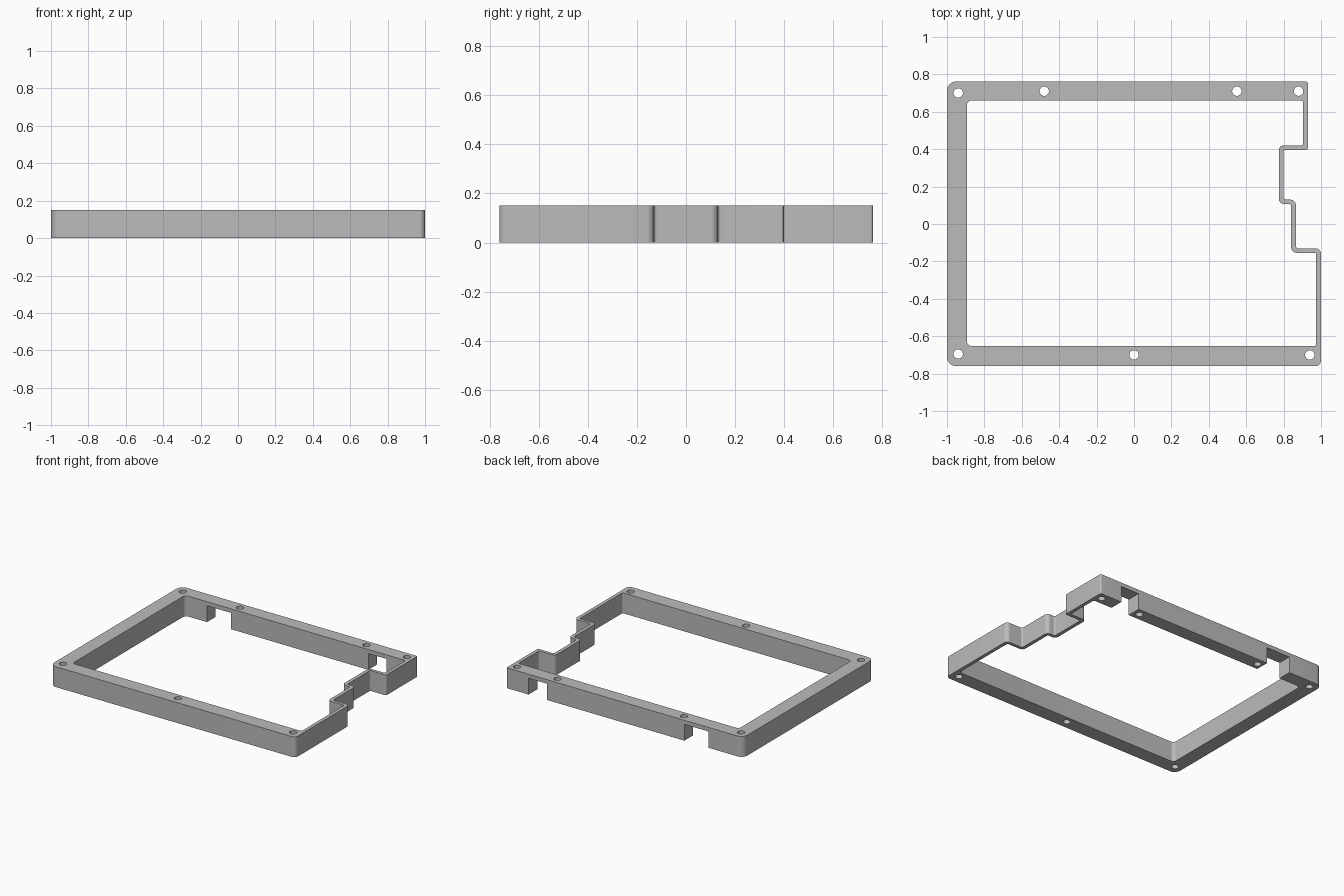
import bpy, bmesh, math
from mathutils import Vector

cube = bpy.data.objects.get("Cube")
if cube:
    bpy.data.objects.remove(cube, do_unlink=True)

HEIGHT = 0.15

grey = bpy.data.materials.new("plain grey")
grey.use_nodes = True
colour = (0.5, 0.5, 0.5, 1)
grey.diffuse_color = colour
grey.node_tree.nodes["Principled BSDF"].inputs["Base Color"].default_value = colour


def rounded(corners, steps=8):
    """Round every (x, y, radius) corner of a right-angled outline."""
    points = []
    for i, (x, y, r) in enumerate(corners):
        p = Vector((x, y))
        a = (Vector(corners[i - 1][:2]) - p).normalized() * r
        b = (Vector(corners[(i + 1) % len(corners)][:2]) - p).normalized() * r
        for k in range(steps + 1):
            t = k / steps * math.pi / 2
            points.append(p + a * (1 - math.sin(t)) + b * (1 - math.cos(t)))
    return points


def prism(name, points, z0, z1):
    """Extrude a flat outline between two heights."""
    bm = bmesh.new()
    face = bm.faces.new([bm.verts.new((p[0], p[1], z0)) for p in points])
    top = bmesh.ops.extrude_face_region(bm, geom=[face])["geom"]
    verts = [v for v in top if isinstance(v, bmesh.types.BMVert)]
    bmesh.ops.translate(bm, verts=verts, vec=(0, 0, z1 - z0))
    bmesh.ops.recalc_face_normals(bm, faces=bm.faces)
    mesh = bpy.data.meshes.new(name)
    bm.to_mesh(mesh)
    bm.free()
    mesh.materials.append(grey)
    obj = bpy.data.objects.new(name, mesh)
    bpy.context.collection.objects.link(obj)
    return obj


def cut(target, cutter):
    """Subtract a cutter from the target and remove it."""
    cutter.hide_render = True
    mod = target.modifiers.new("cut", "BOOLEAN")
    mod.operation = "DIFFERENCE"
    mod.solver = "EXACT"
    mod.object = cutter
    bpy.context.view_layer.objects.active = target
    bpy.ops.object.modifier_apply(modifier=mod.name)
    bpy.data.objects.remove(cutter, do_unlink=True)


# Outer wall, with the stepped right-hand edge
outer = [(-1, -0.76, 0.05), (1, -0.76, 0.03), (1, -0.13, 0.03),
         (0.866, -0.13, 0.012), (0.866, 0.13, 0.03), (0.8, 0.13, 0.012),
         (0.8, 0.396, 0.008), (0.93, 0.396, 0.012), (0.93, 0.762, 0.012),
         (-1, 0.762, 0.05)]
frame = prism("spacer_frame", rounded(outer), 0, HEIGHT)

# Open middle
inner = [(-0.893, -0.652, 0.025), (0.974, -0.652, 0.012), (0.974, -0.154, 0.012),
         (0.84, -0.154, 0.03), (0.84, 0.106, 0.012), (0.774, 0.106, 0.03),
         (0.774, 0.42, 0.025), (0.904, 0.42, 0.012), (0.904, 0.66, 0.012),
         (-0.893, 0.66, 0.025)]
cut(frame, prism("opening_cutter", rounded(inner), -0.1, HEIGHT + 0.1))

# Port notches under the back rail
for x0, x1 in ((-0.715, -0.52), (0.6, 0.75)):
    box = [(x0, 0.64), (x1, 0.64), (x1, 0.8), (x0, 0.8)]
    cut(frame, prism("notch_cutter", box, -0.1, HEIGHT - 0.03))

# Screw holes
holes = [(-0.94, 0.7), (-0.48, 0.71), (0.55, 0.71), (0.88, 0.71),
         (-0.94, -0.695), (0, -0.7), (0.94, -0.7)]
for x, y in holes:
    ring = [(x + 0.025 * math.cos(k * math.tau / 32),
             y + 0.025 * math.sin(k * math.tau / 32)) for k in range(32)]
    cut(frame, prism("hole_cutter", ring, -0.1, HEIGHT + 0.1))

bpy.ops.object.select_all(action="DESELECT")
frame.select_set(True)
bpy.context.view_layer.objects.active = frame
bpy.ops.object.shade_smooth_by_angle(angle=math.radians(30))
